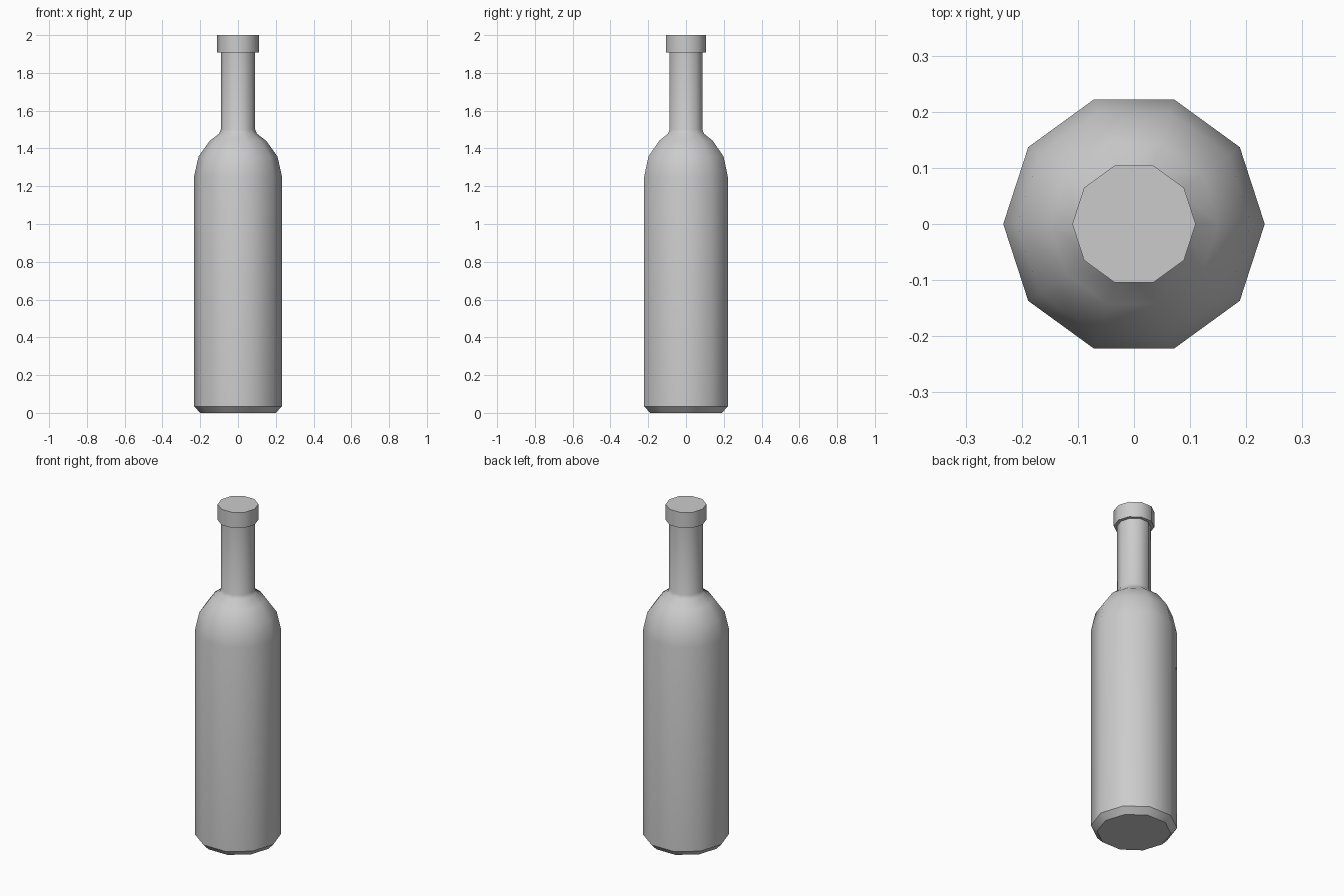
import bpy, bmesh, math

if "Cube" in bpy.data.objects:
    bpy.data.objects.remove(bpy.data.objects["Cube"])

SIDES = 10


def lathe(name, profile):
    """Revolve (radius, height) points into a closed ten-sided solid."""
    bm = bmesh.new()
    rings = []
    for r, z in profile:
        rings.append([bm.verts.new((r * math.cos(math.tau * i / SIDES),
                                    r * math.sin(math.tau * i / SIDES), z))
                      for i in range(SIDES)])
    for low, high in zip(rings, rings[1:]):
        for i in range(SIDES):
            j = (i + 1) % SIDES
            bm.faces.new((low[i], low[j], high[j], high[i]))
    bm.faces.new(rings[0][::-1])
    bm.faces.new(rings[-1])
    mesh = bpy.data.meshes.new(name)
    bm.to_mesh(mesh)
    bm.free()
    obj = bpy.data.objects.new(name, mesh)
    bpy.context.collection.objects.link(obj)
    bpy.ops.object.select_all(action='DESELECT')
    obj.select_set(True)
    bpy.context.view_layer.objects.active = obj
    bpy.ops.object.shade_smooth_by_angle(angle=math.radians(39))
    return obj


# One continuous outline: chamfered base, body, shoulder, neck, stepped cap
lathe("bottle", [
    (0.20, 0.0), (0.233, 0.035), (0.233, 1.25),
    (0.209, 1.357), (0.15, 1.44), (0.10, 1.478), (0.091, 1.50),
    (0.091, 1.907), (0.11, 1.907), (0.11, 2.0),
])
